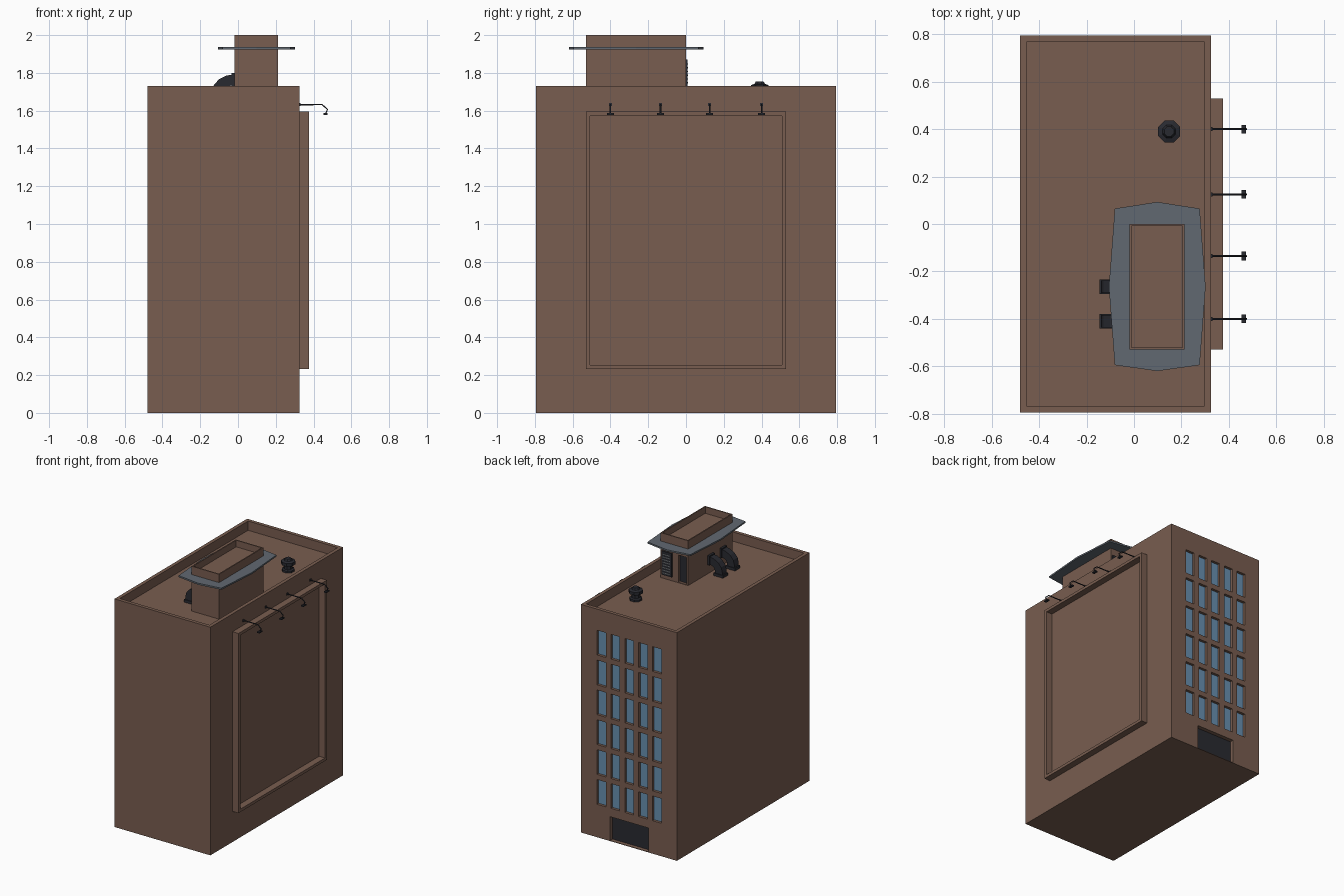
import bpy, bmesh
from math import cos, sin, pi
from mathutils import Vector

if "Cube" in bpy.data.objects:
    bpy.data.objects.remove(bpy.data.objects["Cube"])


def material(name, rgb):
    m = bpy.data.materials.new(name)
    m.use_nodes = True
    m.diffuse_color = (*rgb, 1)
    m.node_tree.nodes["Principled BSDF"].inputs["Base Color"].default_value = (*rgb, 1)
    return m


BROWN = material("brown wall", (0.19, 0.11, 0.08))
GLASS = material("blue glass", (0.14, 0.28, 0.44))
DARK = material("dark metal", (0.022, 0.023, 0.03))
SLATE = material("slate canopy", (0.12, 0.14, 0.165))
GREY = material("grey slats", (0.16, 0.17, 0.18))


def finish(name, bm, *mats):
    bmesh.ops.recalc_face_normals(bm, faces=bm.faces)
    me = bpy.data.meshes.new(name)
    bm.to_mesh(me)
    bm.free()
    for m in mats:
        me.materials.append(m)
    ob = bpy.data.objects.new(name, me)
    bpy.context.collection.objects.link(ob)
    return ob


def add_box(bm, lo, hi):
    lo, hi = Vector(lo), Vector(hi)
    vs = bmesh.ops.create_cube(bm, size=1)["verts"]
    for v in vs:
        v.co = (lo + hi) / 2 + v.co * (hi - lo)


def box(name, lo, hi, mat):
    bm = bmesh.new()
    add_box(bm, lo, hi)
    return finish(name, bm, mat)


def prism(name, outline, offset, mat):
    bm = bmesh.new()
    f = bm.faces.new([bm.verts.new(p) for p in outline])
    new = bmesh.ops.extrude_face_region(bm, geom=[f])["geom"]
    bmesh.ops.translate(bm, vec=offset,
                        verts=[v for v in new if isinstance(v, bmesh.types.BMVert)])
    return finish(name, bm, mat)


def push(bm, faces, vec):
    caps = bmesh.ops.extrude_discrete_faces(bm, faces=faces)["faces"]
    bmesh.ops.translate(bm, vec=vec, verts=list({v for f in caps for v in f.verts}))
    return caps


def block(name, lo, hi, rim, sink, openings, mats):
    """Box with a sunken roof and recessed openings (x0, x1, z0, z1, depth, slot) at the back."""
    bm = bmesh.new()
    add_box(bm, lo, hi)
    bm.normal_update()
    top = [f for f in bm.faces if f.normal.z > 0.9]
    bmesh.ops.inset_individual(bm, faces=top, thickness=rim)
    push(bm, top, (0, 0, -sink))

    def back():
        bm.normal_update()
        return [f for f in bm.faces
                if f.normal.y > 0.9 and abs(f.calc_center_median().y - hi[1]) < 1e-4]

    cuts = {(i // 2, round(o[i], 4)) for o in openings for i in range(4)}
    for axis, value in sorted(cuts):
        faces = back()
        geom = faces + list({e for f in faces for e in f.edges}) \
            + list({v for f in faces for v in f.verts})
        normal = (1, 0, 0) if axis == 0 else (0, 0, 1)
        bmesh.ops.bisect_plane(bm, geom=geom, plane_co=Vector(normal) * value, plane_no=normal)
    faces = [(f, f.calc_center_median()) for f in back()]
    for x0, x1, z0, z1, depth, slot in openings:
        picked = [f for f, c in faces if x0 < c.x < x1 and z0 < c.z < z1]
        if len(picked) > 1:
            picked = bmesh.ops.dissolve_faces(bm, faces=picked)["region"]
        for f in push(bm, picked, (0, -depth, 0)):
            f.material_index = slot
    return finish(name, bm, *mats)


# Main building with a grid of windows and an entrance at the back
MID = -0.08
openings = [(MID + c * 0.1165 - 0.037, MID + c * 0.1165 + 0.037,
             0.25 + r * 0.2265, 0.437 + r * 0.2265, 0.02, 1)
            for c in range(-2, 3) for r in range(6)]
openings.append((MID - 0.16, MID + 0.16, 0.004, 0.185, 0.03, 2))
block("building", (-0.48, -0.795, 0), (0.325, 0.795, 1.73), 0.038, 0.07,
      openings, (BROWN, GLASS, DARK))

# Rooftop stair house with its doorway
ROOF = 1.66
block("stair_house", (-0.018, -0.53, ROOF), (0.212, 0, 2.0), 0.012, 0.05,
      [(-0.005, 0.065, ROOF + 0.004, 1.87, 0.02, 1)], (BROWN, DARK))

# Faceted canopy around the stair house
half = [(0.098, 0.093), (0.277, 0.065), (0.302, -0.265), (0.277, -0.595), (0.098, -0.62)]
outline = half + [(0.196 - x, y) for x, y in half[-2:0:-1]]
prism("canopy", [(x, y, 1.925) for x, y in outline], (0, 0, 0.012), SLATE)

# Louvred vent panel beside the doorway
box("louvre_frame", (0.115, 0, 1.69), (0.2, 0.009, 1.87), DARK)
bm = bmesh.new()
for i in range(8):
    z = 1.704 + i * 0.02
    add_box(bm, (0.127, 0.008, z), (0.188, 0.011, z + 0.007))
finish("louvre_slats", bm, GREY)

# Hollow sign frame on the left wall
bm = bmesh.new()
for s in (-1, 1):
    ya, yb = sorted((s * 0.53, s * 0.508))
    add_box(bm, (0.32, ya, 0.232), (0.375, yb, 1.595))
for z in (0.232, 1.573):
    add_box(bm, (0.32, -0.508, z), (0.375, 0.508, z + 0.022))
finish("sign_frame", bm, BROWN)

# Bent lamp arms above the sign
for i, y in enumerate((-0.4, -0.135, 0.125, 0.4)):
    cu = bpy.data.curves.new("lamp_arm", "CURVE")
    cu.dimensions = "3D"
    cu.bevel_depth = 0.004
    cu.bevel_resolution = 1
    sp = cu.splines.new("POLY")
    path = [(0.322, 1.632), (0.445, 1.632), (0.474, 1.607), (0.464, 1.584)]
    sp.points.add(len(path) - 1)
    for p, (x, z) in zip(sp.points, path):
        p.co = (x, y, z, 1)
    cu.materials.append(DARK)
    ob = bpy.data.objects.new(f"lamp_arm_{i + 1}", cu)
    bpy.context.collection.objects.link(ob)
    box(f"lamp_plate_{i + 1}", (0.322, y - 0.008, 1.624), (0.33, y + 0.008, 1.64), DARK)
    box(f"lamp_head_{i + 1}", (0.453, y - 0.018, 1.578), (0.473, y + 0.018, 1.587), DARK)

# Curved air ducts from the stair house down to the roof
for i, y in enumerate((-0.265, -0.41)):
    def arc(a, b):
        return [(-0.015 - a * cos(t * pi / 8), 1.7 + b * sin(t * pi / 8)) for t in range(5)]
    inner, outer = arc(0.06, 0.035), arc(0.122, 0.093)
    side = [(inner[0][0], ROOF), (outer[0][0], ROOF)] + outer + inner[::-1]
    prism(f"duct_{i + 1}", [(x, y - 0.026, z) for x, z in side], (0, 0.052, 0), DARK)
    box(f"duct_foot_{i + 1}", (-0.146, y - 0.031, ROOF), (-0.066, y + 0.031, ROOF + 0.02), DARK)
    box(f"duct_collar_{i + 1}", (-0.034, y - 0.031, 1.728), (-0.016, y + 0.031, 1.799), DARK)

# Eight-sided roof ventilator
bm = bmesh.new()
profile = [(0.045, ROOF), (0.045, 1.675), (0.032, 1.68), (0.032, 1.705), (0.05, 1.712),
           (0.05, 1.735), (0.03, 1.742), (0.022, 1.755)]
rings = [[bm.verts.new((0.148 + r * cos((k + 0.5) * pi / 4),
                        0.39 + r * sin((k + 0.5) * pi / 4), z)) for k in range(8)]
         for r, z in profile]
for a, b in zip(rings, rings[1:]):
    for k in range(8):
        bm.faces.new((a[k], a[k - 1], b[k - 1], b[k]))
bm.faces.new(rings[0])
bm.faces.new(rings[-1])
finish("roof_ventilator", bm, DARK)
